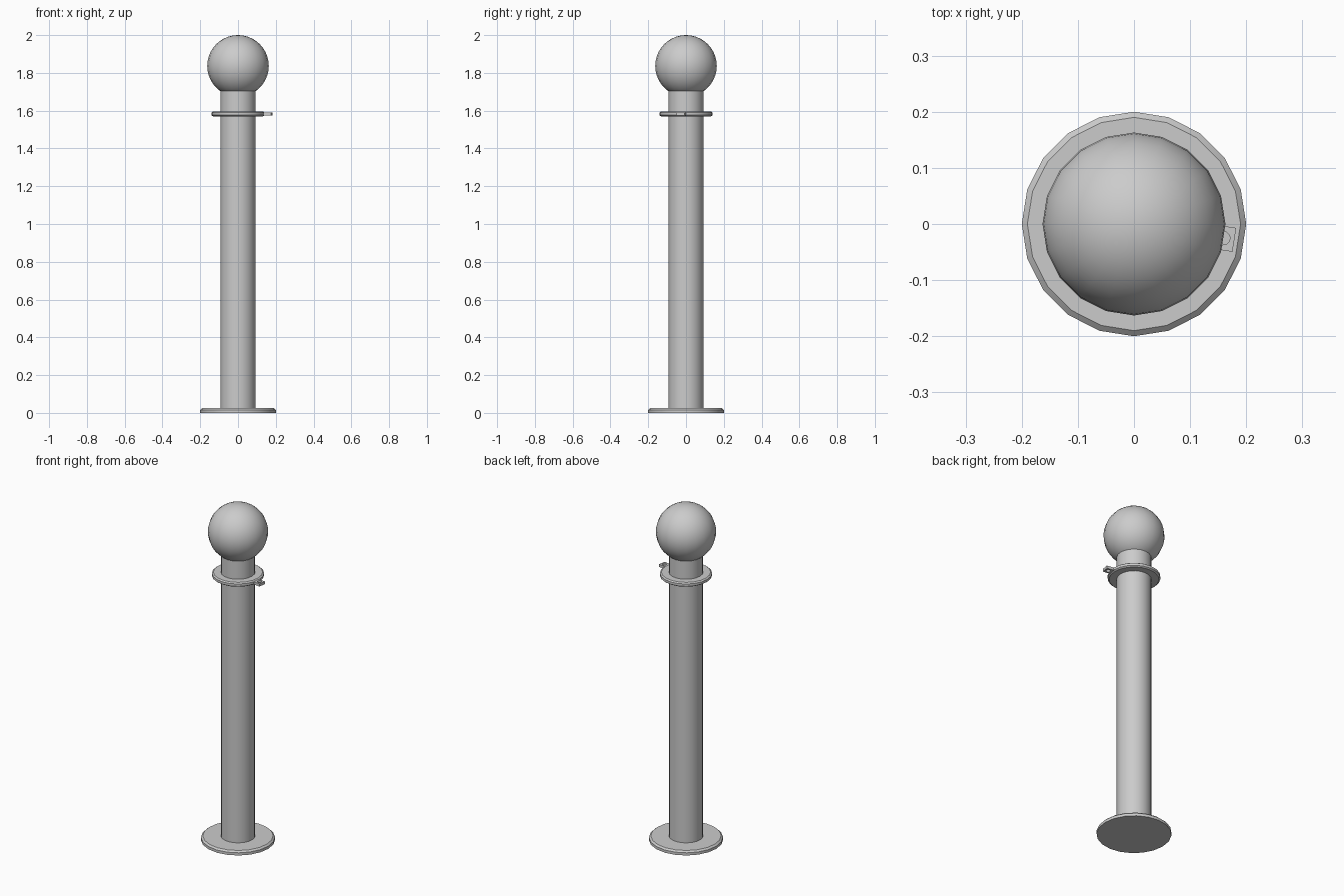
import bpy, math
from mathutils import Matrix

if "Cube" in bpy.data.objects:
    bpy.data.objects.remove(bpy.data.objects["Cube"])

SIDES = 20


def lathe(name, profile):
    """Closed solid turned around z from (radius, height) points."""
    verts, faces = [], []
    for r, z in profile:
        for i in range(SIDES):
            a = 2 * math.pi * i / SIDES
            verts.append((r * math.cos(a), r * math.sin(a), z))
    for k in range(len(profile) - 1):
        for i in range(SIDES):
            j = (i + 1) % SIDES
            a, b = k * SIDES, (k + 1) * SIDES
            faces.append((a + i, a + j, b + j, b + i))
    faces.append(tuple(reversed(range(SIDES))))
    faces.append(tuple(range(len(verts) - SIDES, len(verts))))
    mesh = bpy.data.meshes.new(name)
    mesh.from_pydata(verts, [], faces)
    obj = bpy.data.objects.new(name, mesh)
    bpy.context.collection.objects.link(obj)
    smooth(obj)
    return obj


def smooth(obj):
    bpy.ops.object.select_all(action='DESELECT')
    obj.select_set(True)
    bpy.context.view_layer.objects.active = obj
    bpy.ops.object.shade_smooth_by_angle(angle=math.radians(30))


# Foot plate, post and collar
lathe("base_plate", [(0.2, 0), (0.2, 0.016), (0.19, 0.025)])
lathe("post", [(0.093, 0.015), (0.093, 1.72)])
lathe("collar", [(0.133, 1.570), (0.141, 1.576), (0.141, 1.590), (0.133, 1.596)])

# Ball finial
bpy.ops.mesh.primitive_uv_sphere_add(segments=SIDES, ring_count=20, radius=0.163,
                                     location=(0, 0, 1.837))
ball = bpy.context.object
ball.name = "ball_finial"
smooth(ball)

# Chain eye: a pierced tab centred on one collar facet
angle = -math.pi / SIDES
turn = Matrix.Rotation(angle, 4, 'Z')
bpy.ops.mesh.primitive_cube_add(size=1)
tab = bpy.context.object
tab.name = "chain_eye_tab"
tab.data.transform(turn @ Matrix.Translation((0.156, 0, 1.583))
                   @ Matrix.Diagonal((0.05, 0.043, 0.016, 1)))

# Hole cutter
bpy.ops.mesh.primitive_cylinder_add(vertices=16, radius=0.012, depth=0.1)
cutter = bpy.context.object
cutter.name = "eye_hole_cutter"
cutter.data.transform(turn @ Matrix.Translation((0.161, 0, 1.583)))
cutter.hide_render = True
cutter.hide_set(True)

hole = tab.modifiers.new("eye_hole", 'BOOLEAN')
hole.operation = 'DIFFERENCE'
hole.solver = 'EXACT'
hole.object = cutter
